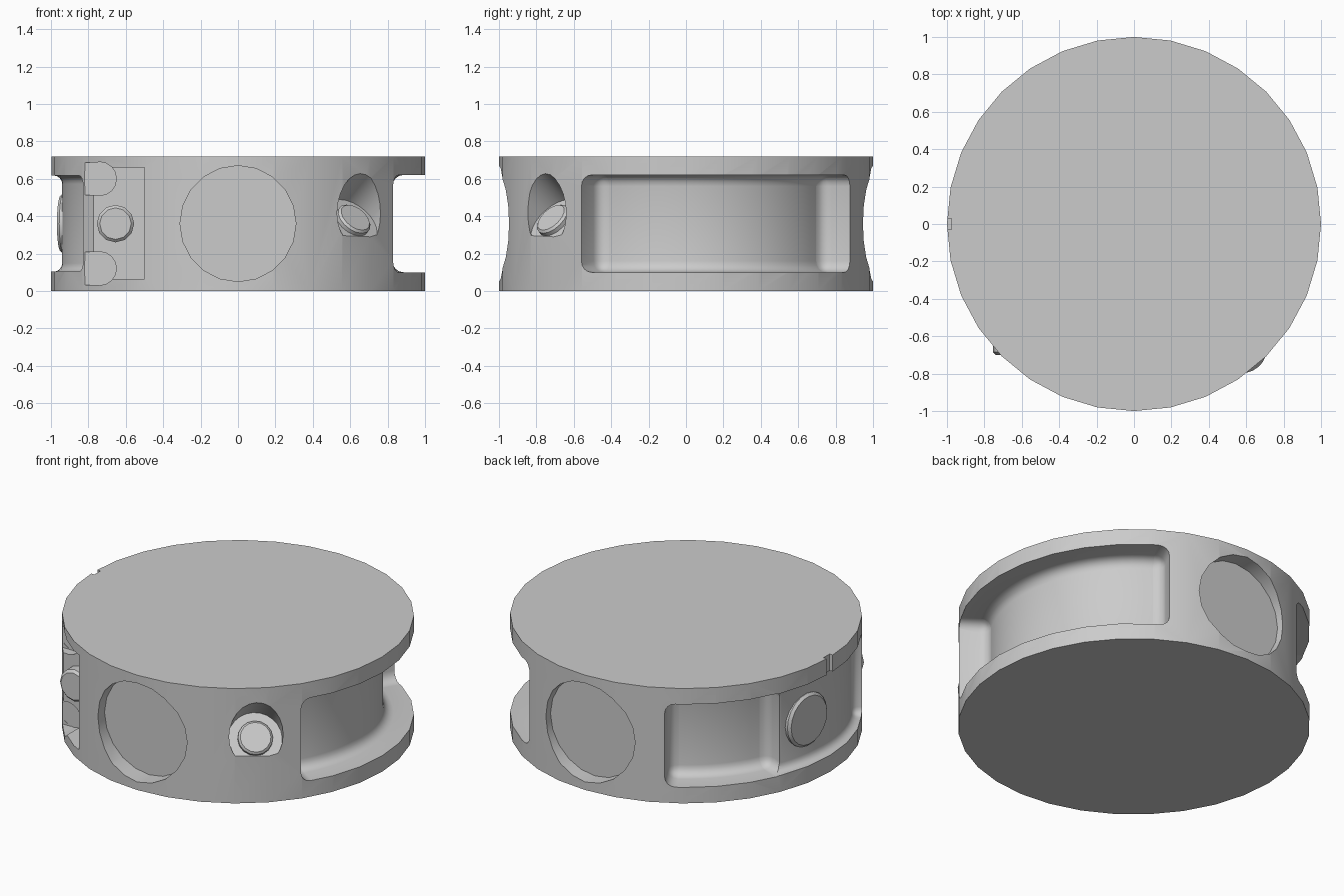
import bpy, bmesh
from math import radians, cos, sin
from mathutils import Vector

cube = bpy.data.objects.get("Cube")
if cube:
    bpy.data.objects.remove(cube, do_unlink=True)

grey = bpy.data.materials.new("plain grey")
grey.use_nodes = True
grey.diffuse_color = (0.6, 0.6, 0.6, 1)
grey.node_tree.nodes["Principled BSDF"].inputs["Base Color"].default_value = (0.6, 0.6, 0.6, 1)

HEIGHT, MID = 0.72, 0.36


def finish(bm, name):
    bmesh.ops.recalc_face_normals(bm, faces=bm.faces)
    mesh = bpy.data.meshes.new(name)
    bm.to_mesh(mesh)
    bm.free()
    mesh.materials.append(grey)
    obj = bpy.data.objects.new(name, mesh)
    bpy.context.collection.objects.link(obj)
    return obj


def direction(azimuth, elevation=0):
    a, e = radians(azimuth), radians(elevation)
    return Vector((cos(a) * cos(e), sin(a) * cos(e), sin(e)))


def rod(name, start, axis, length, radius, sides=20, chamfer=0):
    """Cylinder growing from start along axis, with an optional chamfered far rim."""
    bm = bmesh.new()
    bmesh.ops.create_cone(bm, cap_ends=True, segments=sides, radius1=radius,
                          radius2=radius, depth=length)
    if chamfer:
        rim = [e for e in bm.edges if all(v.co.z > 0 for v in e.verts)]
        bmesh.ops.bevel(bm, geom=rim, offset=chamfer, segments=1, affect='EDGES')
    turn = axis.to_track_quat('Z', 'Y').to_matrix()
    for v in bm.verts:
        v.co = Vector(start) + turn @ (v.co + Vector((0, 0, length / 2)))
    return finish(bm, name)


def box(name, low, high):
    bm = bmesh.new()
    bmesh.ops.create_cube(bm, size=1)
    for v in bm.verts:
        v.co = Vector([l if c < 0 else h for c, l, h in zip(v.co, low, high)])
    return finish(bm, name)


def arc_pocket(name, first, last, floor, low, high, rounding):
    """Curved block following the rim, rounded at its corners and floor."""
    bm = bmesh.new()
    outer, steps = 1.15, max(4, int((last - first) / 4))
    rings = []
    for i in range(steps + 1):
        d = direction(first + (last - first) * i / steps)
        rings.append([bm.verts.new((d.x * r, d.y * r, z)) for r, z in
                      ((floor, low), (outer, low), (outer, high), (floor, high))])
    for a, b in zip(rings, rings[1:]):
        for k in range(4):
            bm.faces.new((a[k], a[(k + 1) % 4], b[(k + 1) % 4], b[k]))
    bm.faces.new(rings[0])
    bm.faces.new(rings[-1])
    bmesh.ops.recalc_face_normals(bm, faces=bm.faces)
    sharp = [e for e in bm.edges if e.calc_face_angle(0) > radians(40)
             and not all(v.co.xy.length > 1.1 for v in e.verts)]
    bmesh.ops.bevel(bm, geom=sharp, offset=rounding, segments=4, profile=0.5,
                    affect='EDGES')
    return finish(bm, name)


def smooth(obj):
    bpy.ops.object.select_all(action='DESELECT')
    bpy.context.view_layer.objects.active = obj
    obj.select_set(True)
    bpy.ops.object.shade_smooth_by_angle(angle=radians(30))


# Round body
body = rod("body", (0, 0, 0), Vector((0, 0, 1)), HEIGHT, 1, 32)

back, front = Vector((0, 1, 0)), Vector((0, -1, 0))
tilt = direction(-49, 40)
socket = direction(-49) * 0.93 + Vector((0, 0, 0.37))

cutters = [
    # Round windows, front and back
    rod("front_window_cutter", (0, -0.88, MID), front, 0.4, 0.31),
    rod("back_window_cutter", (0, 0.9, MID), back, 0.4, 0.31),
    # Long curved pockets around the rim
    arc_pocket("right_pocket_cutter", -34, 61.7, 0.825, 0.1, 0.62, 0.06),
    arc_pocket("back_left_pocket_cutter", 118, 159.5, 0.825, 0.1, 0.62, 0.06),
    arc_pocket("left_pocket_cutter", 152, 214, 0.94, 0.103, 0.617, 0.045),
    # Tilted socket
    rod("socket_cutter", socket, tilt, 0.6, 0.155, 24),
    # Square recess and small rim notch
    box("recess_cutter", (-1.1, -1.1, 0.065), (-0.5, -0.626, 0.66)),
    box("notch_cutter", (-1.1, -0.03, 0.55), (-0.975, 0.03, 0.8)),
]
# Round-ended slots above and below the recess button
for label, z in (("upper", 0.6), ("lower", 0.12)):
    cutters.append(rod(label + "_slot_cutter", (-0.74, -0.57, z), front, 0.5, 0.09, 16))
    cutters.append(box(label + "_slot_side_cutter", (-1.1, -1.1, z - 0.088),
                       (-0.74, -0.571, z + 0.088)))

# Carve the body, then drop the cutters
for cutter in cutters:
    mod = body.modifiers.new(cutter.name, 'BOOLEAN')
    mod.operation, mod.solver, mod.object = 'DIFFERENCE', 'EXACT', cutter
    cutter.hide_render = True
graph = bpy.context.evaluated_depsgraph_get()
carved = bpy.data.meshes.new_from_object(body.evaluated_get(graph))
body.modifiers.clear()
body.data = carved
for cutter in cutters:
    bpy.data.objects.remove(cutter, do_unlink=True)
smooth(body)

# Raised buttons
side = direction(172)
smooth(rod("recess_button", (-0.655, -0.6, MID), front, 0.1, 0.1, 12, 0.015))
smooth(rod("socket_button", socket - tilt * 0.02, tilt, 0.055, 0.1, 16, 0.012))
smooth(rod("side_button", side * 0.86 + Vector((0, 0, MID)), side, 0.097, 0.165, 20, 0.015))
